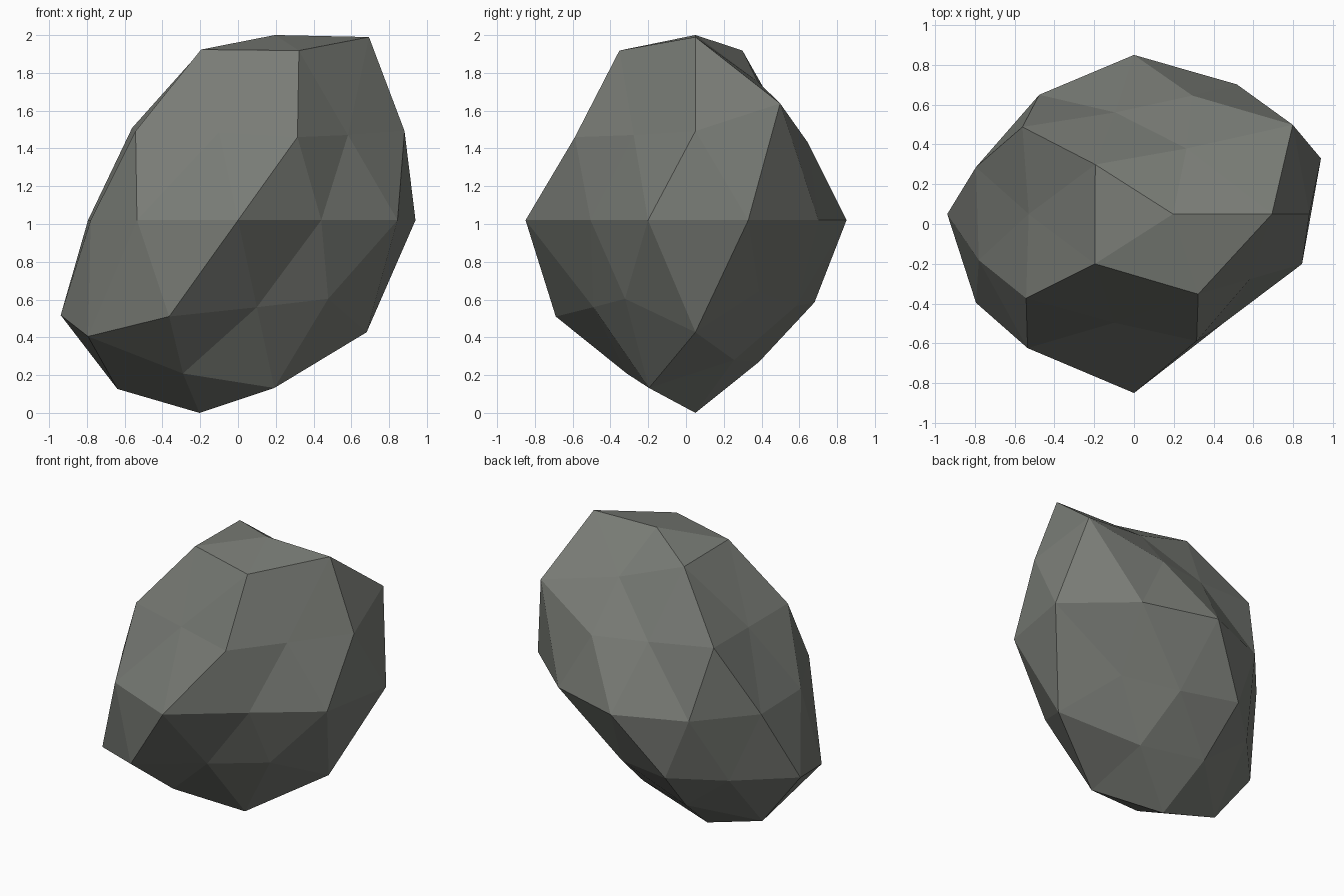
import bpy
import bmesh
import math

default_cube = bpy.data.objects.get("Cube")
if default_cube:
    bpy.data.objects.remove(default_cube, do_unlink=True)

# Overall proportions of the boulder
CENTRE_Y, CENTRE_Z = 0.05, 1.02
DEPTH, HEIGHT, LEAN = 0.915, 1.2, 0.2

# Chipped radius of each facet corner, ring by ring, counter-clockwise from +x
RING_RADII = {
    1.0: [0.817],
    0.9: [0.95, 0.72, 0.88, 0.885, 0.88],
    0.5: [0.98, 0.69, 0.73, 0.738, 0.715],
    0.4: [0.88, 0.765, 0.91, 0.88, 0.82],
    0.0: [0.988, 0.88, 0.874, 0.81, 0.835, 0.82, 0.91, 0.983, 0.75, 0.888],
    -0.4: [0.7, 0.81, 0.937, 0.95, 0.775],
    -0.5: [0.94, 0.72, 0.76, 0.975, 0.73],
    -0.9: [0.725, 0.735, 0.875, 0.795, 0.87],
    -1.0: [0.85],
}


def make_material(name, colour):
    material = bpy.data.materials.new(name)
    material.use_nodes = True
    material.diffuse_color = colour
    for node in material.node_tree.nodes:
        if node.type == "BSDF_PRINCIPLED":
            node.inputs["Base Color"].default_value = colour
            node.inputs["Roughness"].default_value = 0.9
    return material


def angle_around(vert):
    # A small offset keeps corners lying on +x at the start of their ring
    return (math.atan2(vert.co.y, vert.co.x) + 0.05) % math.tau


def group_rings(verts):
    rings = {}
    for vert in verts:
        rings.setdefault(round(vert.co.z, 1), []).append(vert)
    return rings


# Boulder: a coarse sphere with chipped corners, flattened and leaning to +x
bm = bmesh.new()
bmesh.ops.create_icosphere(bm, subdivisions=2, radius=1)
for level, ring in group_rings(bm.verts).items():
    for vert, radius in zip(sorted(ring, key=angle_around), RING_RADII[level]):
        point = vert.co * radius
        rise = point.z * HEIGHT
        vert.co = (point.x + LEAN * rise,
                   CENTRE_Y + point.y * DEPTH,
                   CENTRE_Z + rise)
bmesh.ops.recalc_face_normals(bm, faces=bm.faces)
for face in bm.faces:
    face.smooth = False

mesh = bpy.data.meshes.new("boulder")
bm.to_mesh(mesh)
bm.free()
mesh.materials.append(make_material("grey stone", (0.19, 0.2, 0.18, 1)))
boulder = bpy.data.objects.new("boulder", mesh)
bpy.context.collection.objects.link(boulder)
